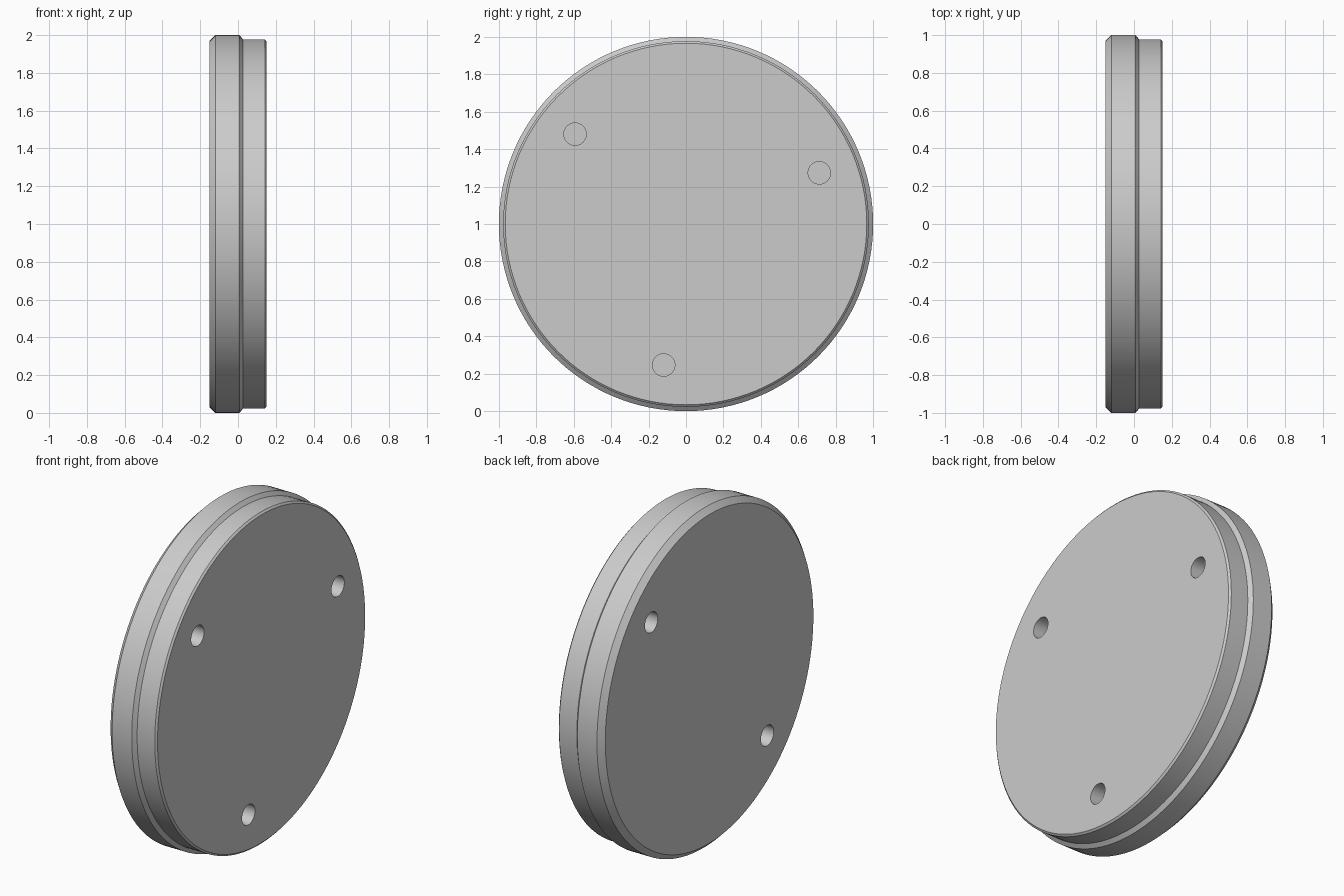
import bpy, bmesh, math
from mathutils import Matrix

if "Cube" in bpy.data.objects:
    bpy.data.objects.remove(bpy.data.objects["Cube"], do_unlink=True)

SEGMENTS = 128
HALF = 0.152      # half thickness along x
HOLE_RADIUS = 0.06
HOLE_DEPTH = 0.15
HOLE_RING = 0.763

grey = bpy.data.materials.new("plain grey")
grey.use_nodes = True
grey.diffuse_color = (0.6, 0.6, 0.6, 1)
grey.node_tree.nodes["Principled BSDF"].inputs["Base Color"].default_value = (0.6, 0.6, 0.6, 1)


def make_object(name, bm):
    bmesh.ops.recalc_face_normals(bm, faces=bm.faces)
    mesh = bpy.data.meshes.new(name)
    bm.to_mesh(mesh)
    bm.free()
    mesh.materials.append(grey)
    obj = bpy.data.objects.new(name, mesh)
    bpy.context.collection.objects.link(obj)
    return obj


# Disc: chamfered profile (x, radius) turned around the x axis
profile = [(-HALF, 0.968), (-0.12, 1.0), (0.008, 1.0),
           (0.027, 0.977), (HALF - 0.01, 0.977), (HALF, 0.966)]
bm = bmesh.new()
rings = []
for x, r in profile:
    angles = [2 * math.pi * i / SEGMENTS for i in range(SEGMENTS)]
    rings.append([bm.verts.new((x, r * math.cos(a), 1 + r * math.sin(a))) for a in angles])
for a, b in zip(rings, rings[1:]):
    for i in range(SEGMENTS):
        j = (i + 1) % SEGMENTS
        bm.faces.new((a[i], a[j], b[j], b[i]))
bm.faces.new(rings[0])
bm.faces.new(rings[-1])
disc = make_object("stepped_disc", bm)

# Blind holes: three on the narrow side, two on the wide side
bm = bmesh.new()
for side, hole_angles in ((1, (21, 141, 261)), (-1, (45, 225))):
    for degrees in hole_angles:
        a = math.radians(degrees)
        place = Matrix.Translation((side * HALF, HOLE_RING * math.cos(a), 1 + HOLE_RING * math.sin(a)))
        bmesh.ops.create_cone(bm, cap_ends=True, segments=32, radius1=HOLE_RADIUS,
                              radius2=HOLE_RADIUS, depth=2 * HOLE_DEPTH,
                              matrix=place @ Matrix.Rotation(math.pi / 2, 4, 'Y'))
cutter = make_object("hole_cutter", bm)
cutter.hide_render = True

cut = disc.modifiers.new("holes", 'BOOLEAN')
cut.operation = 'DIFFERENCE'
cut.solver = 'EXACT'
cut.object = cutter

# Apply the cut, then smooth the round walls and keep the edges sharp
bpy.ops.object.select_all(action='DESELECT')
bpy.context.view_layer.objects.active = disc
disc.select_set(True)
bpy.ops.object.modifier_apply(modifier=cut.name)
bpy.data.objects.remove(cutter, do_unlink=True)
bpy.ops.object.shade_smooth_by_angle(angle=math.radians(25))
